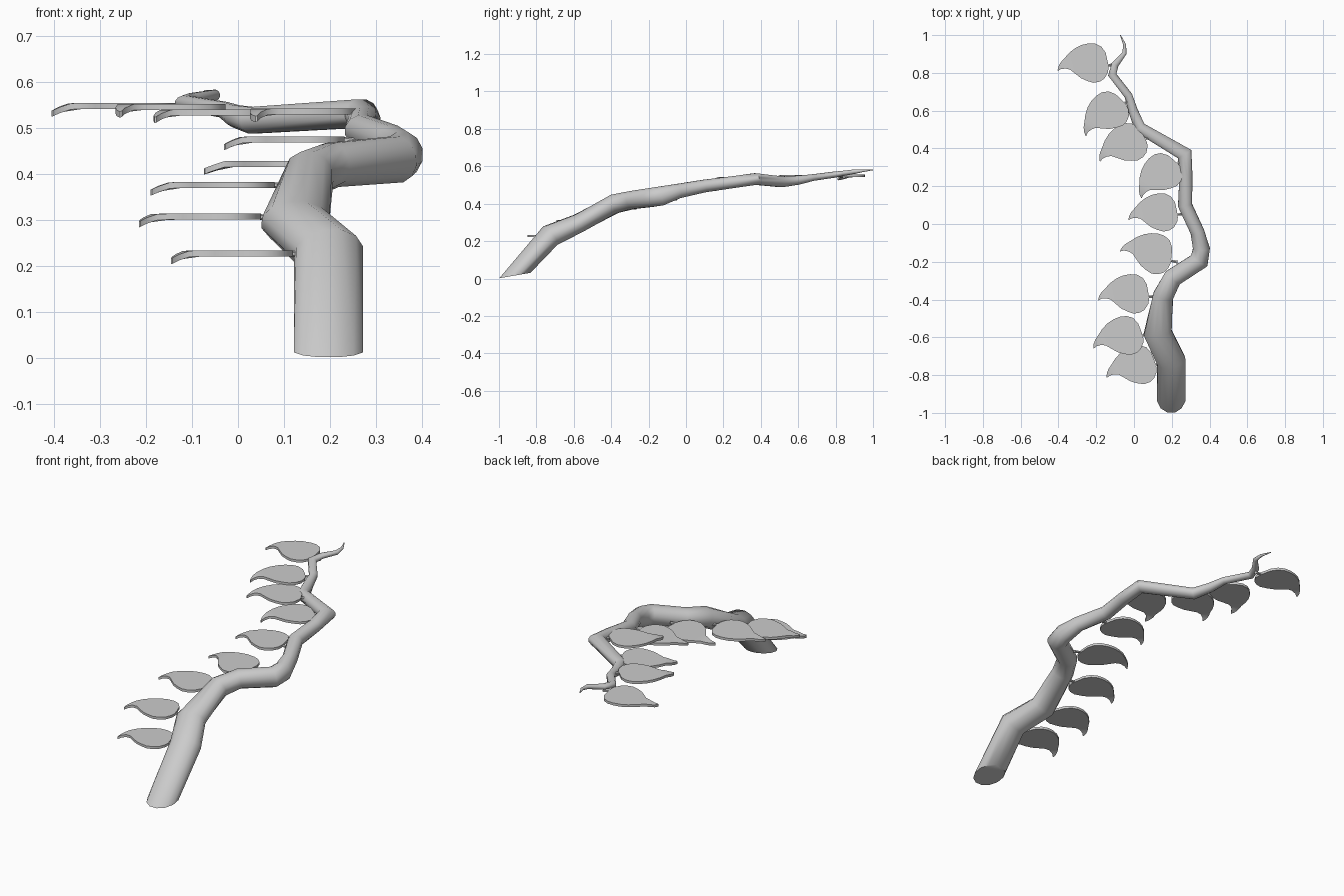
import bpy, bmesh
from mathutils import Vector
from math import cos, sin, pi

cube = bpy.data.objects.get("Cube")
if cube:
    bpy.data.objects.remove(cube, do_unlink=True)

# Single plain grey
GREY = (0.6, 0.6, 0.6, 1)
mat = bpy.data.materials.new("plain grey")
mat.use_nodes = True
mat.diffuse_color = GREY
mat.node_tree.nodes["Principled BSDF"].inputs["Base Color"].default_value = GREY


def finish(bm, name, angle):
    bmesh.ops.recalc_face_normals(bm, faces=bm.faces)
    mesh = bpy.data.meshes.new(name)
    bm.to_mesh(mesh)
    bm.free()
    mesh.materials.append(mat)
    obj = bpy.data.objects.new(name, mesh)
    bpy.context.collection.objects.link(obj)
    bpy.ops.object.select_all(action='DESELECT')
    obj.select_set(True)
    bpy.context.view_layer.objects.active = obj
    bpy.ops.object.shade_smooth_by_angle(angle=angle)
    return obj


def sweep(bm, path, sides, flat_start=None):
    """Tube through (x, y, z, half width, half height) stations."""
    pts = [Vector(p[:3]) for p in path]
    dirs = [(b - a).normalized() for a, b in zip(pts, pts[1:])]
    rings = []
    for i, p in enumerate(path):
        t = (dirs[max(i - 1, 0)] + dirs[min(i, len(dirs) - 1)]).normalized()
        side = t.cross(Vector((0, 0, 1))).normalized()
        up = side.cross(t)
        if i == 0 and flat_start:
            side, up = Vector((1, 0, 0)), Vector(flat_start)
        rings.append([bm.verts.new(pts[i] + side * p[3] * cos(a) + up * p[4] * sin(a))
                      for a in (2 * pi * (k + 0.5) / sides for k in range(sides))])
    for a, b in zip(rings, rings[1:]):
        for k in range(sides):
            j = (k + 1) % sides
            bm.faces.new((a[k], a[j], b[j], b[k]))
    bm.faces.new(rings[0])
    bm.faces.new(rings[-1])


# Crooked branch, cut off flat at the foot and tapering to a hooked tip
branch_path = [
    (0.197, -0.915, 0.016, 0.078, 0.088),
    (0.197, -0.725, 0.23, 0.078, 0.062),
    (0.125, -0.575, 0.295, 0.077, 0.052),
    (0.155, -0.38, 0.4, 0.056, 0.053),
    (0.205, -0.285, 0.42, 0.052, 0.05),
    (0.345, -0.195, 0.432, 0.053, 0.052),
    (0.357, -0.13, 0.442, 0.046, 0.053),
    (0.335, -0.04, 0.468, 0.038, 0.04),
    (0.27, 0.1, 0.495, 0.039, 0.035),
    (0.275, 0.25, 0.515, 0.036, 0.033),
    (0.268, 0.37, 0.532, 0.043, 0.032),
    (0.03, 0.51, 0.517, 0.033, 0.03),
    (-0.005, 0.6, 0.526, 0.026, 0.025),
    (-0.03, 0.68, 0.54, 0.022, 0.018),
    (-0.115, 0.79, 0.555, 0.023, 0.017),
    (-0.1, 0.845, 0.563, 0.02, 0.014),
    (-0.05, 0.905, 0.572, 0.012, 0.012),
    (-0.05, 0.95, 0.577, 0.008, 0.007),
    (-0.072, 1.0, 0.581, 0.002, 0.002),
]
bm = bmesh.new()
sweep(bm, branch_path, 12, (0, -0.98, -0.17))
finish(bm, "branch", 0.8)

# Leaf outline in unit length: upper edge and lower edge, root to tip
UPPER = [(0, .06), (.02, .25), (.09, .38), (.2, .45), (.33, .47), (.47, .455),
         (.6, .41), (.73, .33), (.84, .23), (.92, .16), (.97, .09), (1, .01)]
LOWER = [(0, -.06), (.02, -.14), (.1, -.25), (.2, -.3), (.32, -.31), (.44, -.26),
         (.56, -.19), (.66, -.09), (.75, 0), (.84, .03), (.93, .03), (.99, 0)]
THICK = 0.013


def leaf(number, root, tip, top):
    root, tip = Vector(root), Vector(tip)
    u = tip - root
    v = Vector((u.y, -u.x))

    def point(p, drop):
        q = root + u * p[0] + v * p[1]
        curl = 0.017 * max(0, (p[0] - 0.82) / 0.18) ** 1.3
        return (q.x, q.y, top - drop - curl)

    bm = bmesh.new()
    grid = [[bm.verts.new(point(p, d)) for p in edge]
            for edge, d in ((UPPER, 0), (LOWER, 0), (LOWER, THICK), (UPPER, THICK))]
    for k in range(4):
        a, b = grid[k], grid[(k + 1) % 4]
        for i in range(len(a) - 1):
            bm.faces.new((a[i], a[i + 1], b[i + 1], b[i]))
    bm.faces.new([row[0] for row in grid])
    bm.faces.new([row[-1] for row in grid])
    finish(bm, f"leaf_{number}", 0.6)

    # Short stalk joining the leaf to the branch
    bm = bmesh.new()
    z = top - THICK / 2
    a, b = root + u * 0.06, root - u * 0.13
    sweep(bm, [(a.x, a.y, z, .006, .005), (root.x, root.y, z, .007, .006),
               (b.x, b.y, z - 0.006, .009, .008)], 6)
    finish(bm, f"leaf_stalk_{number}", 0.8)


# Leaves: root, tip, height of the upper face
LEAVES = [
    ((0.115, -0.745), (-0.145, -0.815), 0.234),
    ((0.045, -0.59), (-0.215, -0.66), 0.314),
    ((0.078, -0.385), (-0.19, -0.405), 0.383),
    ((0.195, -0.195), (-0.075, -0.145), 0.429),
    ((0.23, 0.05), (-0.03, 0.02), 0.482),
    ((0.23, 0.32), (0.04, 0.135), 0.543),
    ((0.06, 0.45), (-0.18, 0.33), 0.541),
    ((-0.05, 0.64), (-0.255, 0.465), 0.553),
    ((-0.137, 0.84), (-0.405, 0.81), 0.555),
]
for n, (root, tip, top) in enumerate(LEAVES, 1):
    leaf(n, root, tip, top)
